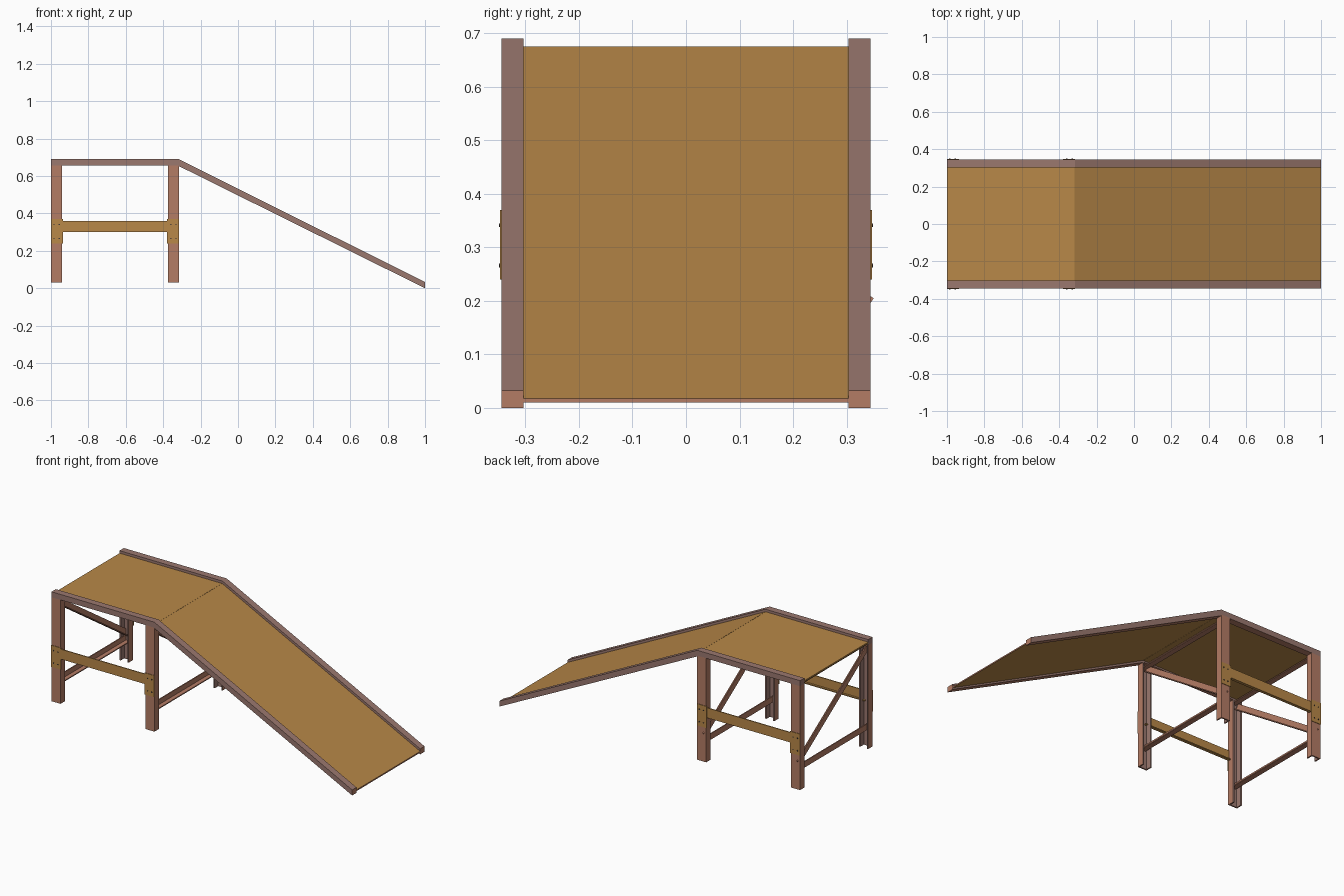
import bpy, math
from mathutils import Vector

if "Cube" in bpy.data.objects:
    bpy.data.objects.remove(bpy.data.objects["Cube"])


def material(name, srgb):
    m = bpy.data.materials.new(name)
    m.diffuse_color = [(c / 255 / 12.92 if c < 11 else ((c / 255 + 0.055) / 1.055) ** 2.4)
                       for c in srgb] + [1]
    m.use_nodes = True
    m.node_tree.nodes["Principled BSDF"].inputs["Base Color"].default_value = m.diffuse_color
    return m


MAUVE = material("mauve steel", (155, 120, 111))
COPPER = material("rusty steel", (180, 124, 101))
WOOD = material("ochre board", (184, 136, 72))
DARK = material("dark bolt", (62, 54, 52))


def sweep(name, profile, p, q, u, v, mats, rule=None):
    """Extrude a 2D profile (axes u, v) from point p to point q."""
    p, q, u, v = map(Vector, (p, q, u, v))
    n = len(profile)
    verts = [o + u * a + v * b for o in (p, q) for a, b in profile]
    faces = [tuple(range(n))[::-1], tuple(range(n, 2 * n))]
    faces += [(i, (i + 1) % n, n + (i + 1) % n, n + i) for i in range(n)]
    if u.cross(v).dot(q - p) < 0:
        faces = [f[::-1] for f in faces]
    me = bpy.data.meshes.new(name)
    me.from_pydata(verts, [], faces)
    me.update()
    for m in mats:
        me.materials.append(m)
    if rule:
        for f in me.polygons:
            f.material_index = rule(f)
    ob = bpy.data.objects.new(name, me)
    bpy.context.collection.objects.link(ob)
    return ob


def box(name, x, y, z, mats, rule=None):
    prof = [(x[0], z[0]), (x[1], z[0]), (x[1], z[1]), (x[0], z[1])]
    return sweep(name, prof, (0, y[0], 0), (0, y[1], 0), (1, 0, 0), (0, 0, 1), mats, rule)


def angle(w, h, t):
    return [(0, 0), (w, 0), (w, t), (t, t), (t, h), (0, h)]


X, Z = (1, 0, 0), (0, 0, 1)
LEGS = ((-1.0, -0.94), (-0.375, -0.315))

# Bent side rails: level over the platform, then down the ramp
rail = [(-1, 0.657), (-0.324, 0.657), (1, 0), (1, 0.033), (-0.316, 0.69), (-1, 0.69)]
for s, side in ((-1, "front"), (1, "back")):
    sweep(side + "_rail", rail, (0, s * 0.303, 0), (0, s * 0.344, 0), X, Z, [MAUVE, COPPER],
          lambda f: int(f.normal.x > 0.9 or f.normal.z < -0.5))

# Thin deck boards
sweep("platform_deck", [(-1, 0.666), (-0.318, 0.666), (-0.318, 0.675), (-1, 0.675)],
      (0, -0.303, 0), (0, 0.303, 0), X, Z, [WOOD])
sweep("ramp_deck", [(-0.317, 0.666), (1, 0.010), (1, 0.018), (-0.317, 0.675)],
      (0, -0.303, 0), (0, 0.303, 0), X, Z, [WOOD, COPPER], lambda f: int(f.normal.x > 0.9))

for s, side in ((-1, "front"), (1, "back")):
    for (a, b), end in zip(LEGS, ("outer", "inner")):
        # Channel leg, open towards the middle
        t = 0.008
        prof = [(a, 0.344), (b, 0.344), (b, 0.303), (b - t, 0.303), (b - t, 0.344 - t),
                (a + t, 0.344 - t), (a + t, 0.303), (a, 0.303)]
        mid = (a + b) / 2
        sweep(f"{side}_{end}_leg", prof, (0, 0, 0.032), (0, 0, 0.66), X, (0, s, 0),
              [MAUVE, COPPER],
              lambda f: int(f.normal.y * s < -0.5 or abs(f.normal.z) > 0.5
                            or (f.center.x - mid) * f.normal.x < 0))
        # Bolted plate on the outside of the leg
        px = (a, b + 0.004) if end == "outer" else (a - 0.004, b)
        box(f"{side}_{end}_plate", px, sorted((s * 0.343, s * 0.347)), (0.24, 0.37), [WOOD])
        for dx in (-0.014, 0.014):
            for z in (0.266, 0.341):
                hexagon = [(0.004 * math.cos(k * math.pi / 3), 0.004 * math.sin(k * math.pi / 3))
                           for k in range(6)]
                sweep(f"{side}_{end}_bolt", hexagon, (mid + dx, s * 0.346, z),
                      (mid + dx, s * 0.349, z), X, Z, [DARK])
    # Side beam between the legs
    sweep(side + "_beam", angle(0.018, 0.06, 0.006), (-0.96, s * 0.342, 0.30),
          (-0.355, s * 0.342, 0.30), (0, -s, 0), Z, [WOOD])

# Cross bracing on each leg pair: lower bar, diagonal and header
for (a, b), end in zip(LEGS, ("outer", "inner")):
    x = (a + b) / 2 - 0.016
    steel = [COPPER]
    sweep(end + "_lower_bar", angle(0.032, 0.036, 0.006), (x, -0.335, 0.14), (x, 0.335, 0.14),
          X, Z, steel)
    p, q = Vector((x, 0.33, 0.175)), Vector((x, -0.33, 0.62))
    d = (q - p).normalized()
    sweep(end + "_diagonal", angle(0.03, 0.036, 0.006), p, q, X, d.cross(Vector(X)), steel)
    low = 0.652 if end == "outer" else 0.634
    sweep(end + "_header", angle(0.032, 0.666 - low, 0.006), (x, -0.335, low),
          (x, 0.335, low), X, Z, steel)
